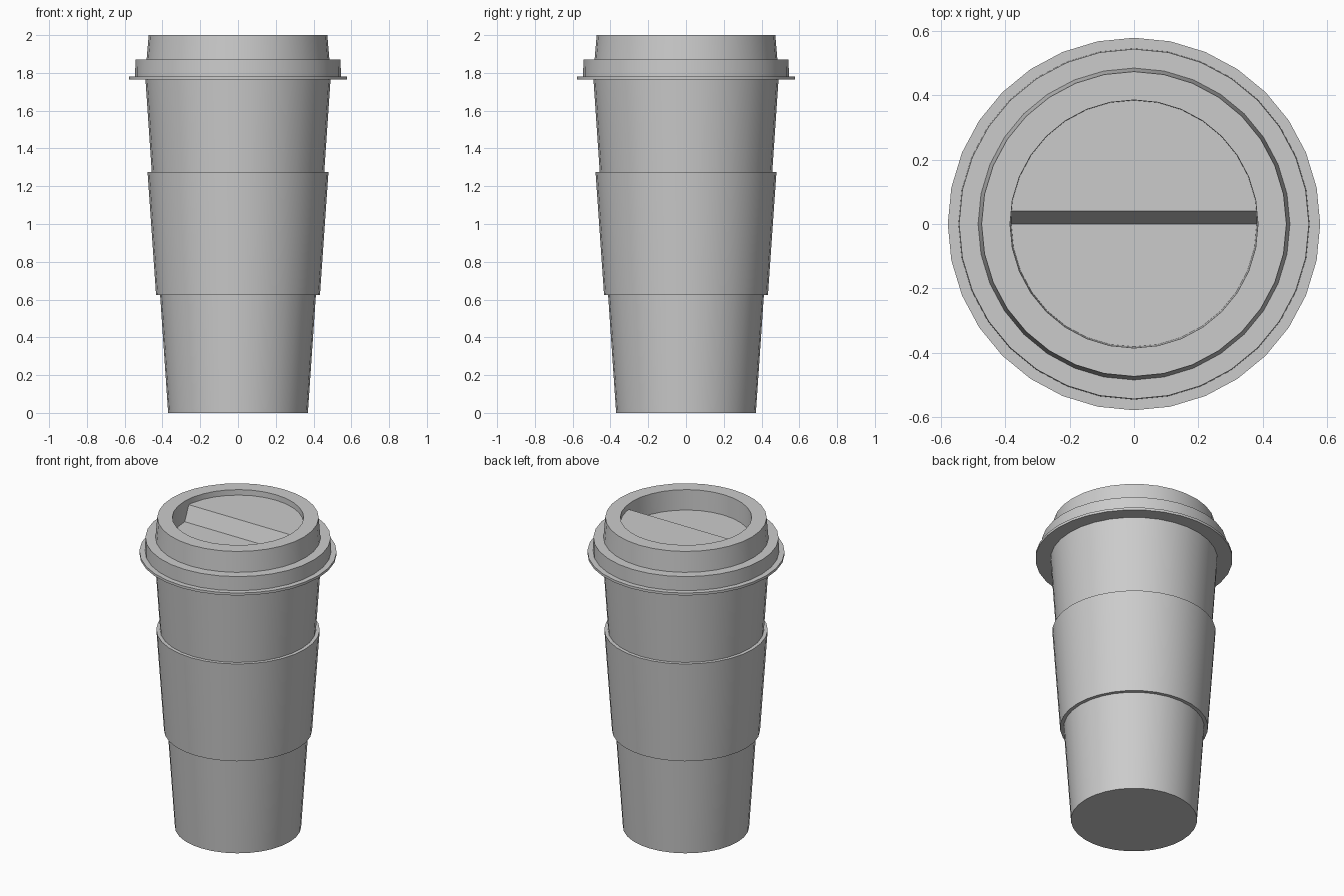
import bpy, bmesh
from math import sin, cos, pi, radians

if "Cube" in bpy.data.objects:
    bpy.data.objects.remove(bpy.data.objects["Cube"])

SIDES = 32


def finish(name, bm):
    bmesh.ops.remove_doubles(bm, verts=bm.verts, dist=1e-5)
    bmesh.ops.recalc_face_normals(bm, faces=bm.faces)
    mesh = bpy.data.meshes.new(name)
    bm.to_mesh(mesh)
    bm.free()
    ob = bpy.data.objects.new(name, mesh)
    bpy.context.collection.objects.link(ob)
    bpy.ops.object.select_all(action='DESELECT')
    ob.select_set(True)
    bpy.context.view_layer.objects.active = ob
    bpy.ops.object.shade_smooth_by_angle(angle=radians(30))
    return ob


def lathe(name, profile, closed=False):
    """Revolve (radius, z) points about z; cap open ends unless the profile is a loop."""
    bm = bmesh.new()
    rings = [[bm.verts.new((r * cos(2 * pi * i / SIDES), r * sin(2 * pi * i / SIDES), z))
              for i in range(SIDES)] for r, z in profile]
    pairs = list(zip(rings, rings[1:]))
    if closed:
        pairs.append((rings[-1], rings[0]))
    else:
        bm.faces.new(rings[0])
        bm.faces.new(rings[-1])
    for a, b in pairs:
        for i in range(SIDES):
            j = (i + 1) % SIDES
            bm.faces.new((a[i], a[j], b[j], b[i]))
    return finish(name, bm)


# Tapered paper cup
lathe("cup", [(0.37, 0), (0.49, 1.765)])

# Grip sleeve around the middle
lathe("sleeve", [(0.412, 0.625), (0.434, 0.625), (0.479, 1.275), (0.457, 1.275)], closed=True)

# Lid: flange, rim, raised collar, then the recess down to its floor
lathe("lid", [(0.48, 1.764), (0.578, 1.764), (0.578, 1.78), (0.545, 1.78), (0.543, 1.87),
              (0.484, 1.87), (0.473, 2.0), (0.385, 2.0), (0.381, 1.87)])

# Raised half shelf in the back of the recess, with a steep front face
R, LOW, HIGH = 0.3845, 1.87, 1.965
bm = bmesh.new()
arc = [(R * cos(2 * pi * i / SIDES), R * sin(2 * pi * i / SIDES)) for i in range(SIDES // 2 + 1)]
low = [bm.verts.new((x, y, LOW)) for x, y in arc]
high = [bm.verts.new((x, max(y, 0.04), HIGH)) for x, y in arc]
bm.faces.new(high)
bm.faces.new(low)
for i in range(len(arc)):
    j = (i + 1) % len(arc)
    bm.faces.new((low[i], low[j], high[j], high[i]))
finish("lid_shelf", bm)
